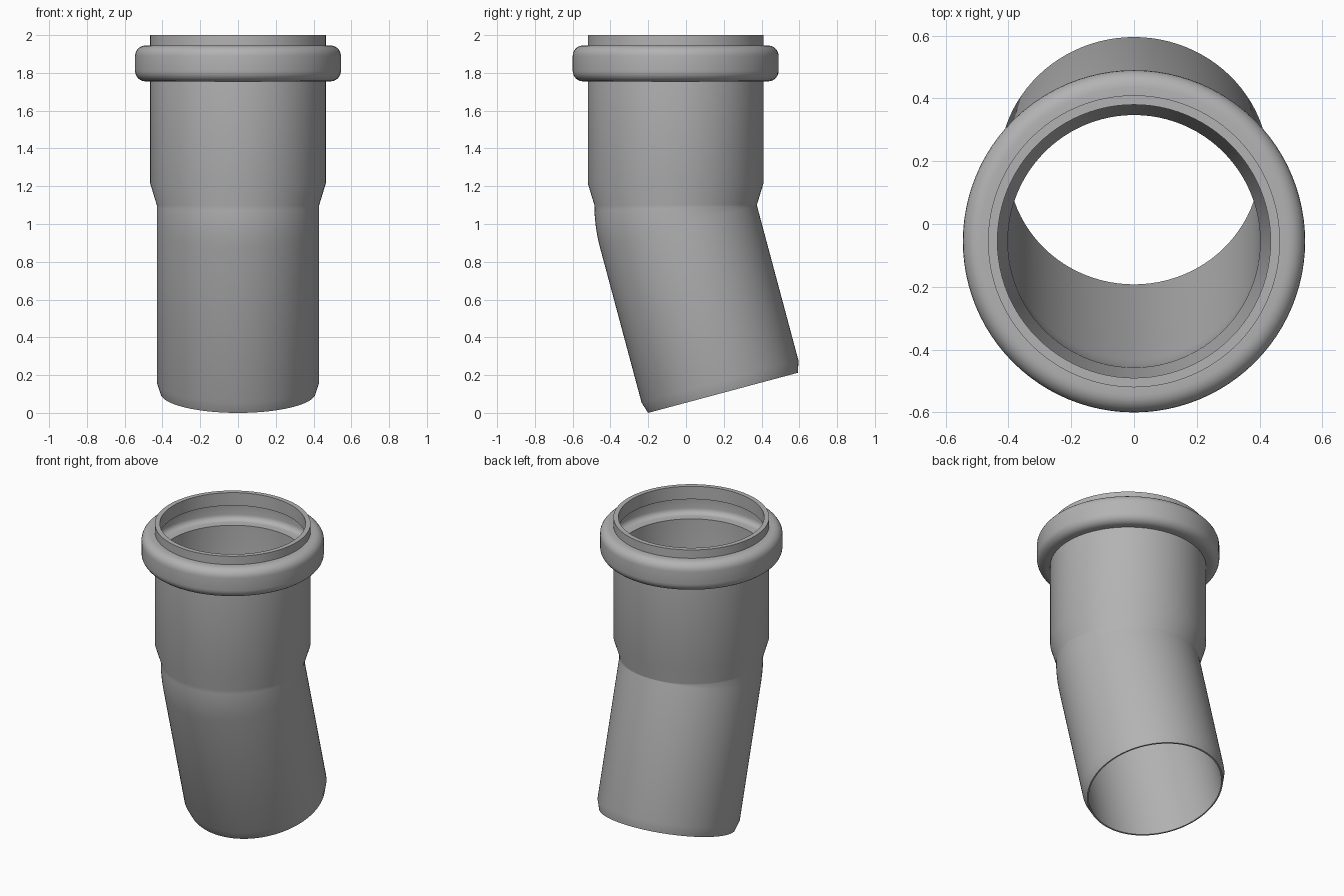
import bpy, bmesh
from math import sin, cos, pi, radians
from mathutils import Vector

cube = bpy.data.objects.get("Cube")
if cube:
    bpy.data.objects.remove(cube, do_unlink=True)

SEGMENTS = 96
BEND_Z, AXIS_Y = 1.1, -0.055      # where the straight socket meets the bend
BEND_R, BEND = 0.432, radians(15)
BEND_LEN = BEND_R * BEND
SPIGOT_END = -(BEND_LEN + 0.913)
WALL = 0.03


def frame(s):
    """Centre and tilt of the pipe axis at distance s above the bend."""
    a = min(max(-s / BEND_R, 0), BEND)
    centre = Vector((0, AXIS_Y + BEND_R * (1 - cos(a)), BEND_Z - BEND_R * sin(a)))
    straight = s if s > 0 else min(s + BEND_LEN, 0)
    return centre + straight * Vector((0, -sin(a), cos(a))), a


def fillet(s, r, radius, start):
    """Quarter-round corner in the (distance, radius) profile."""
    return [(s + radius * cos(start - i * pi / 12), r + radius * sin(start - i * pi / 12))
            for i in range(7)]


def bend_run(r):
    return [(-BEND_LEN * (1 - i / 8), r) for i in range(9)]


def bead(low, high, base, top, radius):
    """Rounded ring bulging out of the socket wall."""
    return ([(low, base)] + fillet(low + radius, top - radius, radius, pi)
            + fillet(high - radius, top - radius, radius, pi / 2) + [(high, base)])


# Outer skin from spigot to rim, then the bore back down
outer = [(SPIGOT_END, 0.411), (SPIGOT_END + 0.062, 0.43)] + bend_run(0.43)
outer += [(0.115, 0.465)] + bead(0.655, 0.845, 0.465, 0.545, 0.055) + [(0.9, 0.465)]
inner = [(SPIGOT_END, 0.402)] + bend_run(0.402)
inner += [(0.115, 0.435)] + bead(0.655 + WALL, 0.845 - WALL, 0.435, 0.545 - WALL, 0.035)
inner += [(0.9, 0.435)]
profile = outer + inner[::-1]

# Sweep the closed profile round the bent axis
bm = bmesh.new()
rings = []
for s, r in profile:
    centre, tilt = frame(s)
    side = Vector((0, cos(tilt), sin(tilt)))
    rings.append([bm.verts.new(centre + r * (cos(t) * Vector((1, 0, 0)) + sin(t) * side))
                  for t in (2 * pi * k / SEGMENTS for k in range(SEGMENTS))])
for i, low in enumerate(rings):
    high = rings[(i + 1) % len(rings)]
    for k in range(SEGMENTS):
        n = (k + 1) % SEGMENTS
        bm.faces.new((low[k], low[n], high[n], high[k]))
bmesh.ops.recalc_face_normals(bm, faces=bm.faces)
mesh = bpy.data.meshes.new("pipe_bend")
bm.to_mesh(mesh)
bm.free()

pipe = bpy.data.objects.new("pipe_bend", mesh)
bpy.context.collection.objects.link(pipe)

# Plain grey plastic
grey = bpy.data.materials.new("grey_plastic")
grey.use_nodes = True
colour = (0.45, 0.45, 0.45, 1)
grey.diffuse_color = colour
grey.node_tree.nodes["Principled BSDF"].inputs["Base Color"].default_value = colour
mesh.materials.append(grey)

bpy.ops.object.select_all(action="DESELECT")
pipe.select_set(True)
bpy.context.view_layer.objects.active = pipe
bpy.ops.object.shade_smooth_by_angle(angle=radians(30))
